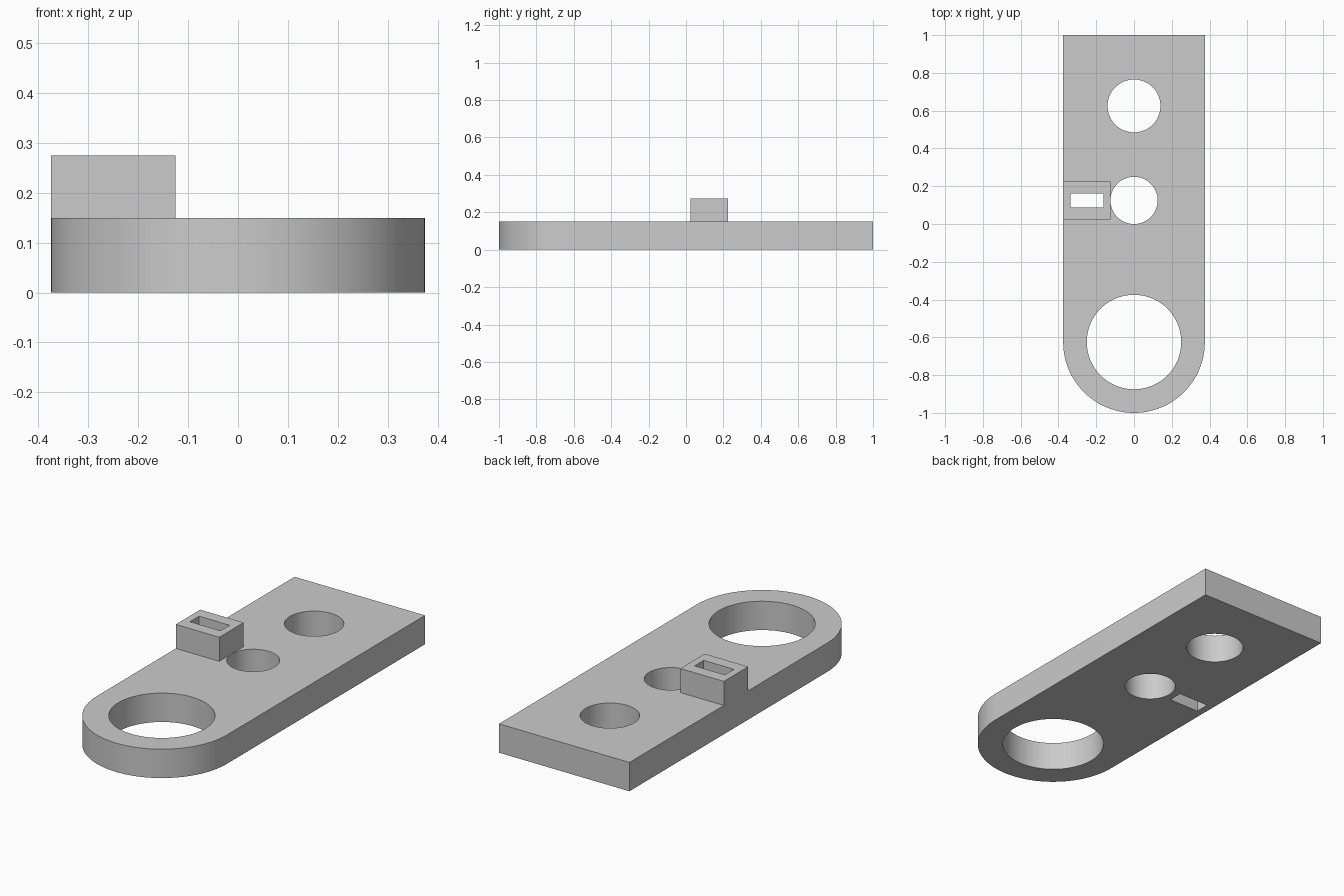
import bpy
import bmesh
from math import pi, cos, sin, radians

if "Cube" in bpy.data.objects:
    bpy.data.objects.remove(bpy.data.objects["Cube"], do_unlink=True)

HALF_WIDTH = 0.375
PLATE_TOP = 0.15
BLOCK_TOP = 0.275
MID_Y = 0.125

grey = bpy.data.materials.new("plain grey")
grey.use_nodes = True
colour = (0.6, 0.6, 0.6, 1)
grey.diffuse_color = colour
grey.node_tree.nodes["Principled BSDF"].inputs["Base Color"].default_value = colour


def prism(name, outline, bottom, top):
    """Extrude a counter-clockwise outline straight up."""
    bm = bmesh.new()
    base = bm.faces.new([bm.verts.new((x, y, bottom)) for x, y in outline])
    up = bmesh.ops.extrude_face_region(bm, geom=[base], use_keep_orig=True)["geom"]
    for v in up:
        if isinstance(v, bmesh.types.BMVert):
            v.co.z = top
    bmesh.ops.recalc_face_normals(bm, faces=bm.faces)
    mesh = bpy.data.meshes.new(name)
    bm.to_mesh(mesh)
    bm.free()
    mesh.materials.append(grey)
    obj = bpy.data.objects.new(name, mesh)
    bpy.context.collection.objects.link(obj)
    return obj


def arc(y, radius, start, end, steps):
    angles = [start + (end - start) * i / steps for i in range(steps + 1)]
    return [(radius * cos(a), y + radius * sin(a)) for a in angles]


def rectangle(x0, x1, y0, y1):
    return [(x0, y0), (x1, y0), (x1, y1), (x0, y1)]


def combine(target, tool, operation):
    """Apply a boolean and discard the tool."""
    bpy.context.view_layer.objects.active = target
    mod = target.modifiers.new(operation.lower(), 'BOOLEAN')
    mod.operation, mod.solver, mod.object = operation, 'EXACT', tool
    bpy.ops.object.modifier_apply(modifier=mod.name)
    bpy.data.objects.remove(tool, do_unlink=True)


# Plate with a square back and a round front
outline = arc(-0.625, HALF_WIDTH, -pi, 0, 48) + [(HALF_WIDTH, 1), (-HALF_WIDTH, 1)]
plate = prism("mounting_plate", outline, 0, PLATE_TOP)

# Raised block flush with the right edge
block = prism("slotted_block", rectangle(-HALF_WIDTH, -0.125, MID_Y - 0.1, MID_Y + 0.1),
              0.05, BLOCK_TOP)
combine(plate, block, 'UNION')

# Round through holes, front to back
for y, radius in ((-0.625, 0.25), (MID_Y, 0.1249), (0.625, 0.14)):
    hole = prism("hole_cutter", arc(y, radius, 0, 2 * pi, 96)[:-1], -0.1, PLATE_TOP + 0.1)
    combine(plate, hole, 'DIFFERENCE')

# Slot through block and plate
slot = prism("slot_cutter", rectangle(-0.3375, -0.1625, MID_Y - 0.0375, MID_Y + 0.0375),
             -0.1, BLOCK_TOP + 0.1)
combine(plate, slot, 'DIFFERENCE')

# Smooth round walls, crisp corners
bpy.ops.object.select_all(action='DESELECT')
plate.select_set(True)
bpy.context.view_layer.objects.active = plate
bpy.ops.object.shade_smooth_by_angle(angle=radians(30))
